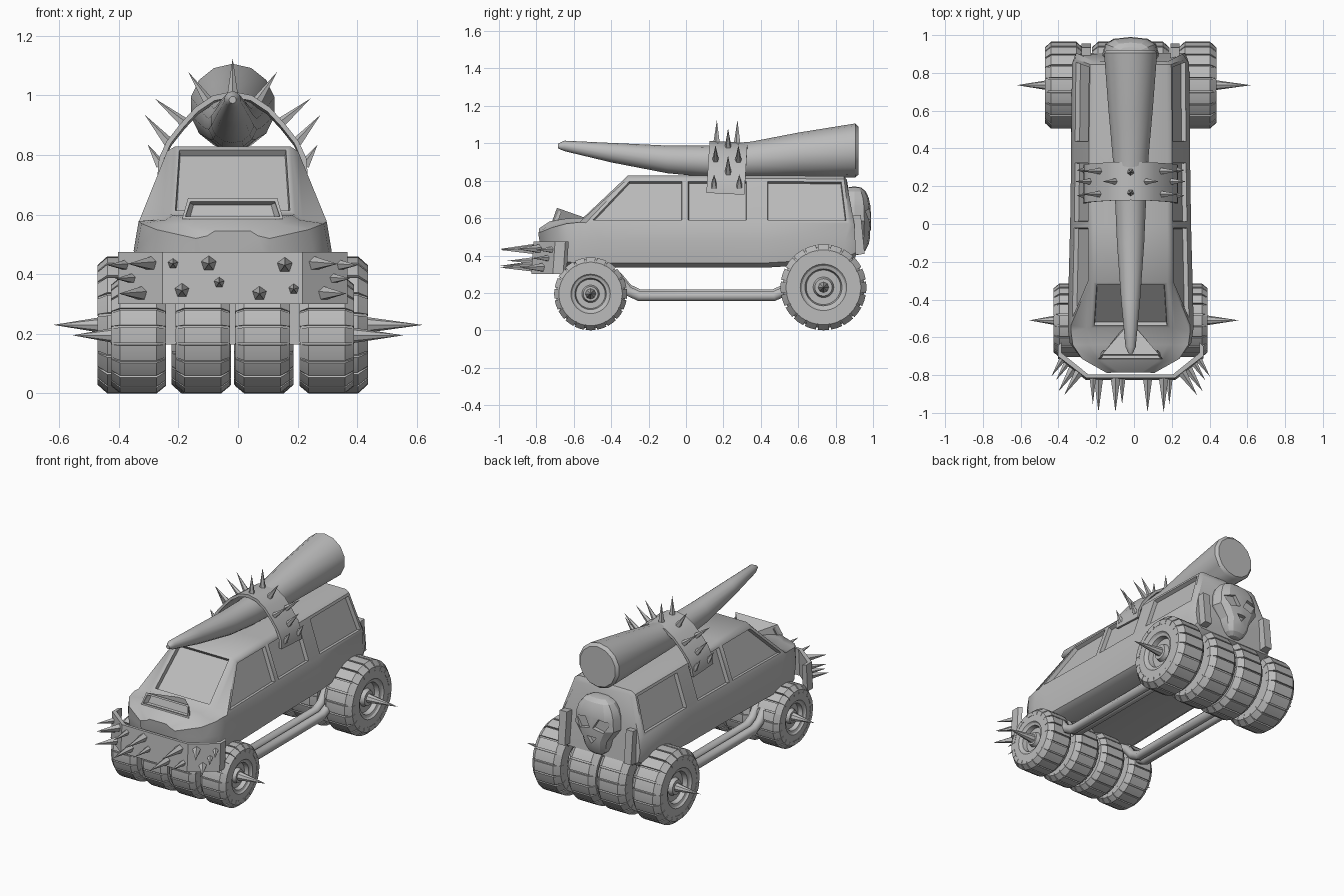
import bpy, bmesh, math
from mathutils import Vector, Matrix

if "Cube" in bpy.data.objects:
    bpy.data.objects.remove(bpy.data.objects["Cube"])

CX = -0.018  # the car sits slightly to its right
GREY = (0.5, 0.5, 0.5, 1)
mat = bpy.data.materials.new("plain grey")
mat.use_nodes = True
mat.diffuse_color = GREY
mat.node_tree.nodes["Principled BSDF"].inputs["Base Color"].default_value = GREY


def finish(name, bm, smooth=None, loc=(0, 0, 0)):
    """Turn a bmesh into an object, smooth below an angle if one is given."""
    bmesh.ops.recalc_face_normals(bm, faces=bm.faces)
    me = bpy.data.meshes.new(name)
    bm.to_mesh(me)
    bm.free()
    me.materials.append(mat)
    if smooth:
        me.polygons.foreach_set("use_smooth", [True] * len(me.polygons))
        me.set_sharp_from_angle(angle=math.radians(smooth))
    return place(name, me, loc)


def place(name, me, loc):
    ob = bpy.data.objects.new(name, me)
    ob.location = (loc[0] + CX, loc[1], loc[2])
    bpy.context.collection.objects.link(ob)
    return ob


def loft(bm, rings, closed=False):
    """Skin a row of closed rings; returns faces[ring][side]."""
    vs = [[bm.verts.new(p) for p in r] for r in rings]
    n = len(vs[0])
    if closed:
        vs.append(vs[0])
    faces = [[bm.faces.new((a[j], a[(j + 1) % n], b[(j + 1) % n], b[j])) for j in range(n)]
             for a, b in zip(vs, vs[1:])]
    if not closed:
        bm.faces.new(vs[0])
        bm.faces.new(vs[-1][::-1])
    return faces


def spike(bm, pos, direction, r, length, sides=5):
    d = Vector(direction).normalized()
    m = Matrix.Translation(Vector(pos) + d * length / 2) @ d.to_track_quat("Z", "Y").to_matrix().to_4x4()
    bmesh.ops.create_cone(bm, cap_ends=True, segments=sides, radius1=r, radius2=0, depth=length, matrix=m)


def box(bm, centre, size, rot=0):
    m = Matrix.Translation(centre) @ Matrix.Rotation(rot, 4, "X") @ Matrix.Diagonal((*size, 1))
    bmesh.ops.create_cube(bm, size=1, matrix=m)


# Body shell: low y, half width, bottom, belt y, belt z, roof y, roof half width, roof z
stations = [
    (-.77, .13, .37, -.79, .52, -.785, .06, .545),
    (-.70, .27, .35, -.715, .55, -.73, .14, .582),
    (-.63, .322, .34, -.64, .57, -.64, .20, .598),
    (-.56, .332, .335, -.57, .578, -.55, .21, .602),
    (-.45, .332, .335, -.535, .575, -.31, .195, .828),
    (0, .32, .335, -.005, .575, -.005, .195, .828),
    (.34, .315, .335, .34, .575, .34, .195, .828),
    (.42, .315, .335, .42, .575, .42, .195, .828),
    (.85, .31, .36, .875, .57, .845, .19, .825),
    (.905, .29, .39, .90, .57, .86, .17, .805)]
rings = []
for y, w, zb, by, bz, ry, rx, rz in stations:
    half = [(w * .85, y, zb), (w * .96, y, zb + .025), (w, y, min(.48, bz - .04)),
            (w * .95, by, bz), (rx + .025, ry, rz - .016), (rx, ry, rz)]
    rings.append(half + [(-x, a, b) for x, a, b in reversed(half)])
bm = bmesh.new()
faces = loft(bm, rings)
bmesh.ops.recalc_face_normals(bm, faces=bm.faces)
# Sunken windscreen and side windows
panes = [faces[3][5]] + [faces[i][j] for i in (4, 5, 7) for j in (3, 7)]
bmesh.ops.inset_individual(bm, faces=panes, thickness=.017, use_even_offset=True)
bmesh.ops.inset_individual(bm, faces=panes, thickness=.003, depth=-.024, use_even_offset=True)
finish("body", bm, 38)

# Bonnet scoop: wedge with a recessed mouth
bm = bmesh.new()
mouth = [(-.17, -.715, .585), (.17, -.715, .585), (.15, -.69, .655), (-.15, -.69, .655)]
tail = [(-.03, -.54, .585), (.03, -.54, .585), (.02, -.54, .602), (-.02, -.54, .602)]
loft(bm, [mouth, tail])
bmesh.ops.recalc_face_normals(bm, faces=bm.faces)
front = [f for f in bm.faces if f.normal.y < -.8]
bmesh.ops.inset_individual(bm, faces=front, thickness=.014)
bmesh.ops.inset_individual(bm, faces=front, thickness=.002, depth=-.03)
finish("bonnet_scoop", bm)

# Roof horn: y, centre height, radius
horn = [(-.685, .985, .012), (-.65, .986, .028), (-.4, .95, .052), (-.1, .914, .074),
        (.1, .904, .083), (.35, .912, .097), (.6, .937, .12), (.905, .962, .144), (.922, .96, .128)]
bm = bmesh.new()
turns = [math.tau * k / 14 for k in range(14)]
loft(bm, [[(r * math.sin(t), y, z + r * math.cos(t)) for t in turns] for y, z, r in horn])
finish("roof_horn", bm, 40)

# Strap over the horn
half = [(.252, .735), (.247, .79), (.222, .845), (.175, .905), (.125, .96), (.065, 1.0)]
arch = half + [(0, 1.013)] + [(-x, z) for x, z in reversed(half)]
bm = bmesh.new()
rings = []
for x, z in arch:
    lean = .06 * (z - 1)
    xi, zi = x * .93, .78 + (z - .78) * .92
    rings.append([(x, .125 + lean, z), (x, .328 + lean, z - .01), (xi, .328 + lean, zi - .01), (xi, .125 + lean, zi)])
loft(bm, rings)
finish("horn_strap", bm, 30)
# Strap spikes: y, then base and tip in x and z
bm = bmesh.new()
for y in (.165, .275):
    spike(bm, (0, y, .995), (0, 0, 1), .02, .13)
for side in (-1, 1):
    for rows, x, z, tx, tz in (((.225,), .08, .975, .15, 1.08), ((.158, .28), .16, .905, .262, .99),
                               ((.225,), .215, .84, .295, .935), ((.15, .285), .242, .765, .285, .835)):
        for y in rows:
            d = Vector((side * (tx - x), 0, tz - z))
            spike(bm, (side * x, y, z), d, .019, d.length)
finish("strap_spikes", bm)

# Front bumper plate
bm = bmesh.new()
path = [(-.385, -.645), (-.385, -.70), (-.235, -.815), (.235, -.815), (.385, -.70), (.385, -.645)]
loft(bm, [[(x, y - .012, .30), (x, y, .475), (x * .95, y + .018, .475), (x * .95, y + .006, .30)]
          for x, y in path])
finish("front_bumper", bm)
bm = bmesh.new()
for x, z, r in ((-.2, .435, .018), (-.08, .435, .027), (.175, .43, .027), (-.17, .345, .026),
                (-.045, .372, .019), (.09, .335, .026), (.205, .35, .019)):
    spike(bm, (x, -.815, z), (0, -1, 0), r, .18 if r > .02 else .14)
for side in (-1, 1):
    for x, y, z, r in ((.27, -.78, .435, .026), (.30, -.76, .335, .026),
                       (.335, -.735, .385, .018), (.36, -.715, .43, .018)):
        spike(bm, (side * x, y, z), (side * .55, -.85, 0), r, .15 if r > .02 else .11)
finish("bumper_spikes", bm)


# Wheels, turned about x
def spun(r, x, t):
    return (x, r * math.cos(t), r * math.sin(t))


def wheel_mesh(name, R, h):
    bm = bmesh.new()
    half = [(.8, .02), (.8, .2), (.55, .24), (.55, .4), (.85, .43), (.9, .5), (1, .54), (1, .86), (.68, .95)]
    outline = half + [(-x, r) for x, r in reversed(half)]
    loft(bm, [[spun(r * R, x * h, math.tau * k / 40) for x, r in outline] for k in range(40)], True)
    lug = [(1.02, .74), (1.02, .87), (.68, 1), (-.68, 1), (-1.02, .87), (-1.02, .74)]
    pitch = math.tau / 20
    for k in range(20):
        loft(bm, [[spun(r * R, x * h, (k - .5 + f) * pitch) for x, r in lug] for f in (.07, .5, .93)])
    ob = finish(name, bm, 25)
    me = ob.data
    bpy.data.objects.remove(ob)
    return me


for end, R, h, y, inner, outer, tip in (("front", .195, .09, -.51, .1, .316, .555),
                                        ("rear", .23, .098, .735, .105, .354, .62)):
    me = wheel_mesh(end + "_wheel", R, h)
    for side, word in ((-1, "right"), (1, "left")):
        for x, spot in ((inner, "inner"), (outer, "outer")):
            place(f"{end}_{spot}_wheel_{word}", me, (side * x, y, R))
        bm = bmesh.new()
        base = outer + h * .4
        spike(bm, (side * base, y, R), (side, 0, 0), .034, tip - base - CX * side, 8)
        finish(f"{end}_hub_spike_{word}", bm)
    # Axle block tucked between the wheels
    bm = bmesh.new()
    box(bm, (0, y, .27), (.5, .16, .21))
    finish(end + "_axle", bm)

# Side pipes: a pair of tubes under each sill
for side, word in ((-1, "right"), (1, "left")):
    for x, dz, tag in ((.285, 0, "outer"), (.235, .012, "inner")):
        cu = bpy.data.curves.new("pipe", "CURVE")
        cu.dimensions = "3D"
        cu.bevel_depth = .03
        cu.bevel_resolution = 1
        cu.use_fill_caps = True
        line = [(-.44, .32), (-.36, .27), (-.31, .21), (-.25, .182), (.47, .182), (.53, .21), (.60, .30)]
        sp = cu.splines.new("POLY")
        sp.points.add(len(line) - 1)
        for p, (y, z) in zip(sp.points, line):
            p.co = (side * x, y, z + dz, 1)
        cu.materials.append(mat)
        place(f"side_pipe_{tag}_{word}", cu, (0, 0, 0))

# Tail lamps
bm = bmesh.new()
for side in (-1, 1):
    box(bm, (side * .235, .915, .51), (.05, .06, .21), .1)
finish("tail_lamps", bm)

# Skull on the tailgate: squared-off ball with a narrow jaw, sockets cut by a hidden helper
bm = bmesh.new()
bmesh.ops.create_uvsphere(bm, u_segments=12, v_segments=10, radius=1)
for v in bm.verts:
    x, y, z = (math.copysign(abs(c) ** .75, c) for c in v.co)
    if z < -.3:
        x *= .65
    v.co = Vector((x * .15, .90 + y * .09, .585 + z * .185))
skull = finish("skull", bm, 20)
bm = bmesh.new()
for x, z, r, sides, turn in ((-.065, .615, .055, 4, .4), (.065, .615, .055, 4, -.4), (0, .52, .036, 3, math.pi)):
    m = (Matrix.Translation((x, 1.01, z)) @ Matrix.Rotation(turn, 4, "Y")
         @ Matrix.Diagonal((1.1, 1, .8, 1)) @ Matrix.Rotation(math.pi / 2, 4, "X"))
    bmesh.ops.create_cone(bm, cap_ends=True, segments=sides, radius1=r, radius2=r, depth=.1, matrix=m)
cutter = finish("socket_cutter", bm)
cutter.hide_render = True
cutter.hide_viewport = True
cut = skull.modifiers.new("sockets", "BOOLEAN")
cut.operation = "DIFFERENCE"
cut.object = cutter
